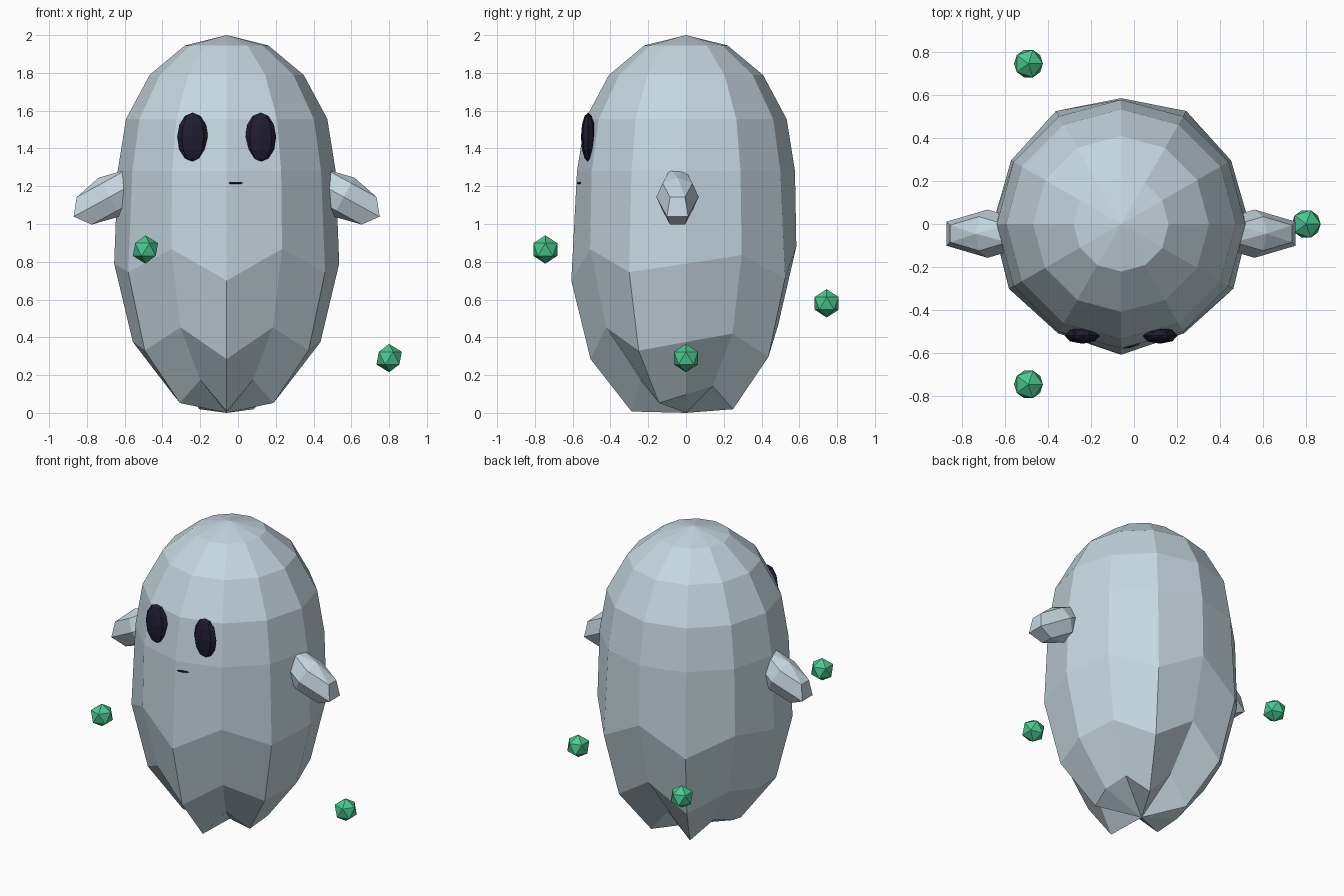
import bpy, bmesh, math
from mathutils import Matrix, Vector

if "Cube" in bpy.data.objects:
    bpy.data.objects.remove(bpy.data.objects["Cube"])

CX = -0.06  # the figure stands slightly left of centre


def material(name, rgb):
    m = bpy.data.materials.new(name)
    m.diffuse_color = (*rgb, 1)
    m.use_nodes = True
    m.node_tree.nodes["Principled BSDF"].inputs["Base Color"].default_value = m.diffuse_color
    return m


PALE = material("pale blue grey", (0.56, 0.68, 0.74))
DARK = material("dark navy", (0.014, 0.012, 0.030))
GREEN = material("green", (0.07, 0.58, 0.28))


def finish(name, bm, mat):
    me = bpy.data.meshes.new(name)
    bm.to_mesh(me)
    bm.free()
    me.materials.append(mat)
    ob = bpy.data.objects.new(name, me)
    bpy.context.collection.objects.link(ob)
    return ob


def ellipsoid(name, loc, radii, segs, rings, mat, rot=None):
    bm = bmesh.new()
    mtx = Matrix.Translation(loc) @ (rot or Matrix()) @ Matrix.Diagonal((*radii, 1))
    bmesh.ops.create_uvsphere(bm, u_segments=segs, v_segments=rings, radius=1, matrix=mtx)
    return finish(name, bm, mat)


# Body: sphere with a stretched, flared and wavy lower half
body = bmesh.new()
bmesh.ops.create_uvsphere(body, u_segments=12, v_segments=8, radius=1)
for v in body.verts:
    x, y, z = v.co
    r = math.hypot(x, y)
    if z > -0.01:
        h, flare = 1.28 + 0.72 * z, 1
    else:
        h = 1.28 + 1.28 * z
        if r > 0.01:
            h += 0.09 * math.sin(5 * math.atan2(y, x))
        flare = 1 + 0.24 * (1.28 - h)
    v.co = Vector((CX + 0.577 * x * flare, 0.577 * y * flare, h))
finish("body", body, PALE)

# Arms and eyes, mirrored about the body
for side, label in ((-1, "left"), (1, "right")):
    ellipsoid(label + "_arm", (CX + side * 0.62, -0.045, 1.143), (0.25, 0.112, 0.117),
              6, 4, PALE, Matrix.Rotation(side * 0.5, 4, 'Y'))
    ellipsoid(label + "_eye", (CX + side * 0.18, -0.518, 1.46), (0.082, 0.038, 0.13),
              8, 6, DARK)

# Mouth: thin sliver on the front face
ellipsoid("mouth", (-0.015, -0.562, 1.217), (0.05, 0.012, 0.007), 8, 4, DARK,
          Matrix.Rotation(math.radians(15), 4, 'Z'))

# Three floating orbs circling the body
for i, z in enumerate((0.29, 0.58, 0.865)):
    a = i * math.tau / 3
    orb = bmesh.new()
    loc = (CX + 0.86 * math.cos(a), 0.86 * math.sin(a), z)
    bmesh.ops.create_icosphere(orb, subdivisions=1, radius=0.075,
                               matrix=Matrix.Translation(loc))
    finish(f"orb_{i + 1}", orb, GREEN)
